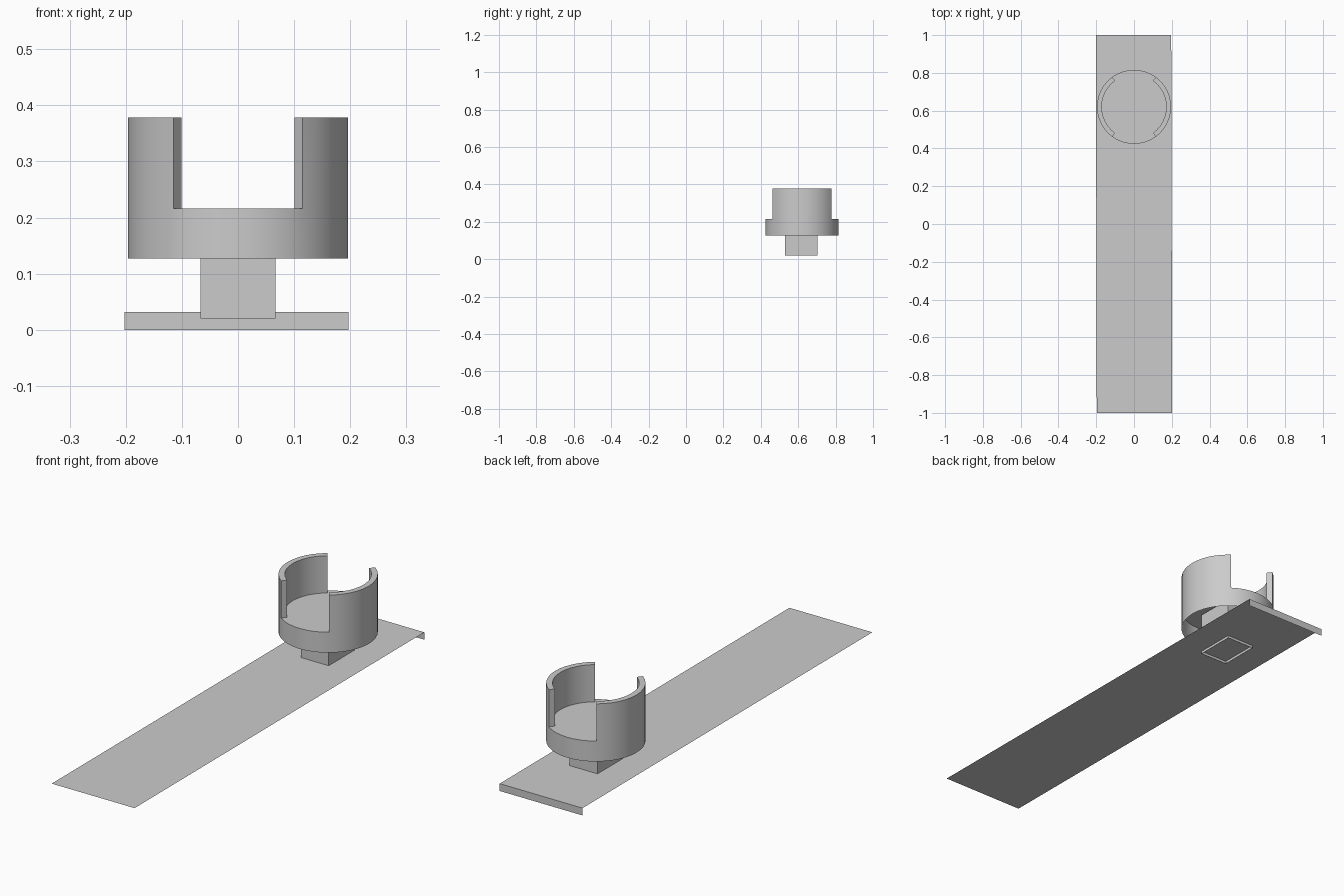
import bpy, bmesh
from math import sin, cos, radians

if "Cube" in bpy.data.objects:
    bpy.data.objects.remove(bpy.data.objects["Cube"])

CY = 0.62                      # cup centre along y
R_OUT, R_IN = 0.196, 0.171
Z_RIM, Z_FLOOR, Z_TOP = 0.127, 0.216, 0.378
N = 40                         # sides of the cup
PRONG_HALF = 6                 # each prong spans +-6 steps (+-54 degrees)


def finish(name, bm, smooth=False):
    bmesh.ops.remove_doubles(bm, verts=bm.verts, dist=1e-5)
    mesh = bpy.data.meshes.new(name)
    bm.to_mesh(mesh)
    bm.free()
    obj = bpy.data.objects.new(name, mesh)
    bpy.context.collection.objects.link(obj)
    if smooth:
        bpy.context.view_layer.objects.active = obj
        obj.select_set(True)
        bpy.ops.object.shade_smooth_by_angle(angle=radians(30))
        obj.select_set(False)
    return obj


def face(bm, *pts):
    return bm.faces.new([bm.verts.new(p) for p in pts])


def ring(i, r, z):
    a = radians(360 / N) * i
    return (r * cos(a), CY + r * sin(a), z)


# base plate: thin sheet with a folded lip along the back edge
bm = bmesh.new()
bl, br = (-0.202, 1), (0.197, 1)
face(bm, (-0.197, -1, 0.032), (0.202, -1, 0.032), (*br, 0.032), (*bl, 0.032))
face(bm, (*bl, 0.032), (*br, 0.032), (*br, 0), (*bl, 0))
finish("base_plate", bm)

# post: open square tube poking slightly through the plate
bm = bmesh.new()
px, y0, y1, z0, z1 = 0.067, 0.528, 0.704, 0.02, 0.21
corners = [(-px, y0), (px, y0), (px, y1), (-px, y1)]
for a, b in zip(corners, corners[1:] + corners[:1]):
    face(bm, (*a, z0), (*b, z0), (*b, z1), (*a, z1))
finish("post", bm)

# cup: open-bottomed drum, flush floor and two curved prongs
bm = bmesh.new()
face(bm, *[ring(i, R_IN, Z_FLOOR) for i in range(N)])
for i in range(N):
    j = i + 1
    # lower drum wall
    face(bm, ring(i, R_OUT, Z_RIM), ring(j, R_OUT, Z_RIM),
         ring(j, R_OUT, Z_FLOOR), ring(i, R_OUT, Z_FLOOR))
    k = (i + N // 4) % (N // 2) - N // 4      # step within each half
    if -PRONG_HALF <= k < PRONG_HALF:
        # prong: outer wall, inner wall, top
        face(bm, ring(i, R_OUT, Z_FLOOR), ring(j, R_OUT, Z_FLOOR),
             ring(j, R_OUT, Z_TOP), ring(i, R_OUT, Z_TOP))
        face(bm, ring(j, R_IN, Z_FLOOR), ring(i, R_IN, Z_FLOOR),
             ring(i, R_IN, Z_TOP), ring(j, R_IN, Z_TOP))
        face(bm, ring(i, R_IN, Z_TOP), ring(i, R_OUT, Z_TOP),
             ring(j, R_OUT, Z_TOP), ring(j, R_IN, Z_TOP))
    else:
        # ledge in the gaps
        face(bm, ring(i, R_IN, Z_FLOOR), ring(i, R_OUT, Z_FLOOR),
             ring(j, R_OUT, Z_FLOOR), ring(j, R_IN, Z_FLOOR))
# radial end faces of the prongs
for centre in (0, N // 2):
    s, e = centre - PRONG_HALF, centre + PRONG_HALF
    face(bm, ring(s, R_IN, Z_FLOOR), ring(s, R_OUT, Z_FLOOR),
         ring(s, R_OUT, Z_TOP), ring(s, R_IN, Z_TOP))
    face(bm, ring(e, R_OUT, Z_FLOOR), ring(e, R_IN, Z_FLOOR),
         ring(e, R_IN, Z_TOP), ring(e, R_OUT, Z_TOP))
finish("slotted_cup", bm, smooth=True)
